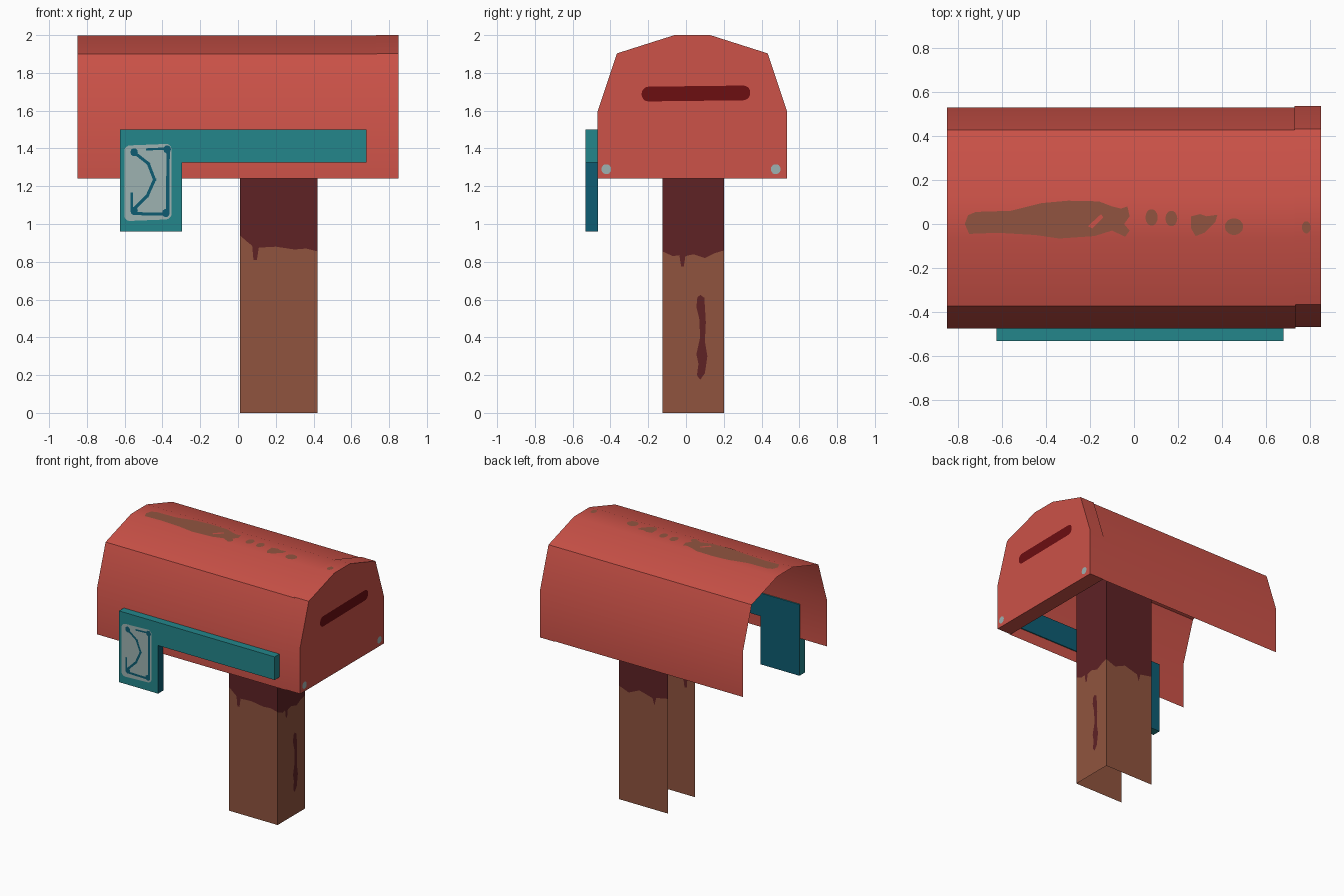
import bpy, bmesh, math
from mathutils import Vector

if "Cube" in bpy.data.objects:
    bpy.data.objects.remove(bpy.data.objects["Cube"])


def srgb(r, g, b):
    f = lambda c: c / 12.92 if c <= 0.04045 else ((c + 0.055) / 1.055) ** 2.4
    return (f(r / 255), f(g / 255), f(b / 255), 1)


def material(name, *rgb):
    m = bpy.data.materials.new(name)
    m.diffuse_color = srgb(*rgb)
    m.use_nodes = True
    m.node_tree.nodes["Principled BSDF"].inputs["Base Color"].default_value = m.diffuse_color
    return m


RED = material("red_paint", 204, 82, 72)
TEAL = material("teal_paint", 36, 134, 139)
DARK_TEAL = material("dark_teal", 13, 92, 114)
BROWN = material("brown_wood", 144, 84, 62)
MAROON = material("maroon_stain", 94, 34, 37)
SILVER = material("pale_silver", 158, 178, 177)
SLOT = material("slot_red", 108, 14, 17)
RUST = material("rust", 145, 84, 64)


def make(name, bm, *mats):
    me = bpy.data.meshes.new(name)
    bm.to_mesh(me)
    bm.free()
    for m in mats:
        me.materials.append(m)
    ob = bpy.data.objects.new(name, me)
    bpy.context.collection.objects.link(ob)
    return ob


def smooth(ob):
    bpy.ops.object.select_all(action='DESELECT')
    bpy.context.view_layer.objects.active = ob
    ob.select_set(True)
    bpy.ops.object.shade_smooth_by_angle(angle=math.radians(30))


# Map 2D points onto a plane facing front, right or top
PLANES = {
    "front": (lambda a, b, d: (a, d, b), Vector((0, -1, 0))),
    "right": (lambda a, b, d: (d, a, b), Vector((1, 0, 0))),
    "top": (lambda a, b, d: (a, b, d), Vector((0, 0, 1))),
}


def plate(name, plane, depth, mat, *polys):
    """Thin painted details: flat polygons just above a surface."""
    place, normal = PLANES[plane]
    bm = bmesh.new()
    for pts in polys:
        f = bm.faces.new([bm.verts.new(place(a, b, depth)) for a, b in pts])
        f.normal_update()
        if f.normal.dot(normal) < 0:
            f.normal_flip()
    return make(name, bm, mat)


def ellipse(a, b, ra, rb, n=14):
    return [(a + ra * math.cos(i * math.tau / n), b + rb * math.sin(i * math.tau / n))
            for i in range(n)]


def rounded(a0, a1, b0, b1, r, tilt=0.0, n=5):
    pts = []
    for k, (ca, cb) in enumerate([(a1 - r, b1 - r), (a0 + r, b1 - r), (a0 + r, b0 + r), (a1 - r, b0 + r)]):
        for i in range(n + 1):
            t = (k + i / n) * math.pi / 2
            a = ca + r * math.cos(t)
            pts.append((a, cb + r * math.sin(t) + tilt * (a - (a0 + a1) / 2)))
    return pts


def stroke(p, q, w):
    p, q = Vector(p), Vector(q)
    d = (q - p).normalized() * w / 2
    s = Vector((-d.y, d.x))
    return [tuple(v) for v in (p - d + s, q + d + s, q + d - s, p - d - s)]


# Mailbox cross-section (y, z)
PROFILE = [(-.475, 1.24), (-.475, 1.59), (-.372, 1.9), (-.067, 1.997),
           (.122, 1.997), (.427, 1.9), (.53, 1.59), (.53, 1.24)]


def sweep(bm, pts, x0, x1):
    a = [bm.verts.new((x0, y, z)) for y, z in pts]
    b = [bm.verts.new((x1, y, z)) for y, z in pts]
    for i in range(len(pts) - 1):
        bm.faces.new((a[i], b[i], b[i + 1], a[i + 1]))
    return a, b


# Shell: open at the bottom and at the left end
bm = bmesh.new()
sweep(bm, PROFILE, -.85, .735)
bmesh.ops.reverse_faces(bm, faces=[f for f in bm.faces if f.normal.z < -.1])
for f in bm.faces:
    f.normal_update()
    if f.normal.dot(f.calc_center_median() - Vector((-.05, .03, 1.5))) < 0:
        f.normal_flip()
smooth(make("mailbox_shell", bm, RED))

# Door cap: slightly shifted, with end face and bottom strip
bm = bmesh.new()
cap = [(y + .006, z + (.003 if z > 1.25 else 0)) for y, z in PROFILE]
a, b = sweep(bm, cap, .73, .85)
bm.faces.new((a[-1], b[-1], b[0], a[0]))
bm.faces.new(b)
for f in bm.faces:
    f.normal_update()
    if f.normal.dot(f.calc_center_median() - Vector((.76, .03, 1.5))) < 0:
        f.normal_flip()
smooth(make("door_cap", bm, RED))

# Mail slot and bolts on the door
plate("mail_slot", "right", .853, SLOT, rounded(-.235, .34, 1.652, 1.73, .037, .012))
plate("door_bolts", "right", .854, SILVER, *[ellipse(y, 1.29, .026, .027) for y in (-.422, .475)])

# Rust on the roof
plate("roof_rust", "top", 1.999, RUST,
      [(-.77, .0), (-.755, .04), (-.72, .055), (-.56, .06), (-.42, .095), (-.3, .106),
       (-.16, .103), (-.1, .08), (-.06, .07), (-.03, .08), (-.02, .035), (-.045, .0),
       (-.02, -.03), (-.04, -.058), (-.1, -.03), (-.18, -.055), (-.34, -.066),
       (-.45, -.05), (-.62, -.04), (-.75, -.045)],
      ellipse(.08, .03, .028, .038), ellipse(.17, .025, .027, .036),
      [(.26, .035), (.3, .045), (.33, .035), (.38, .042), (.37, .01), (.32, -.04), (.28, -.055), (.26, -.02)],
      ellipse(.455, -.012, .042, .038))
plate("cap_rust", "top", 2.002, RUST, ellipse(.784, -.015, .02, .028))
plate("rust_gap", "top", 2.001, RED, [(-.21, -.01), (-.19, -.02), (-.14, .03), (-.15, .045)])

# Post: three-sided channel, painted above a ragged line
TOP = 1.55
front = [(.01, .94), (.05, .905), (.075, .885), (.082, .81), (.1, .81), (.11, .875),
         (.2, .88), (.3, .865), (.36, .87), (.42, .855)]
side = [(-.125, .86), (-.07, .83), (-.035, .835), (-.026, .775), (-.012, .775), (-.003, .83),
        (.04, .84), (.1, .82), (.15, .845), (.2, .86)]
back = [(.42, .86), (.34, .83), (.25, .87), (.14, .84), (.125, .79), (.11, .85), (.01, .87)]
path = [(x, -.125, z) for x, z in front] + [(.42, y, z) for y, z in side[1:]] \
    + [(x, .2, z) for x, z in back[1:]]
bm = bmesh.new()
rows = [[bm.verts.new((x, y, h if h is not None else z)) for x, y, z in path] for h in (0, None, TOP)]
for r in range(2):
    for i in range(len(path) - 1):
        f = bm.faces.new((rows[r][i], rows[r][i + 1], rows[r + 1][i + 1], rows[r + 1][i]))
        f.material_index = r
make("post", bm, BROWN, MAROON)
plate("post_streak", "right", .423, MAROON,
      [(.06, .61), (.075, .625), (.097, .61), (.105, .48), (.1, .38), (.113, .3), (.1, .21),
       (.075, .175), (.058, .2), (.066, .26), (.055, .31), (.075, .4), (.07, .5), (.055, .56)])

# Flag: extruded L shape, dark on its back and inner side
L = [(-.625, 1.5), (-.625, .96), (-.297, .96), (-.297, 1.325), (.68, 1.325), (.68, 1.5)]
bm = bmesh.new()
f0 = bm.faces.new([bm.verts.new((x, -.533, z)) for x, z in L])
ext = bmesh.ops.extrude_face_region(bm, geom=[f0], use_keep_orig=True)
bmesh.ops.translate(bm, vec=(0, .066, 0), verts=[v for v in ext["geom"] if isinstance(v, bmesh.types.BMVert)])
bmesh.ops.recalc_face_normals(bm, faces=bm.faces)
for f in bm.faces:
    c = f.calc_center_median()
    f.material_index = int(f.normal.y > .5 or (f.normal.x > .5 and c.z < 1.3))
make("flag", bm, TEAL, DARK_TEAL)

# Painted panel and line marks on the flag
plate("flag_panel", "front", -.5345, SILVER,
      rounded(-.602, -.352, 1.02, 1.42, .03, .04))
marks = [((-.37, 1.4), (-.372, 1.06), .018), ((-.55, 1.055), (-.38, 1.052), .016),
         ((-.562, 1.16), (-.562, 1.07), .014), ((-.48, 1.395), (-.375, 1.4), .012),
         ((-.545, 1.375), (-.475, 1.32), .016), ((-.475, 1.32), (-.442, 1.235), .016),
         ((-.442, 1.235), (-.48, 1.15), .016), ((-.48, 1.15), (-.555, 1.075), .016)]
plate("flag_marks", "front", -.536, DARK_TEAL, *[stroke(*m) for m in marks],
      *[ellipse(x, z, .02, .022, 10) for x, z in
        ((-.55, 1.38), (-.375, 1.395), (-.55, 1.07), (-.382, 1.058))])
